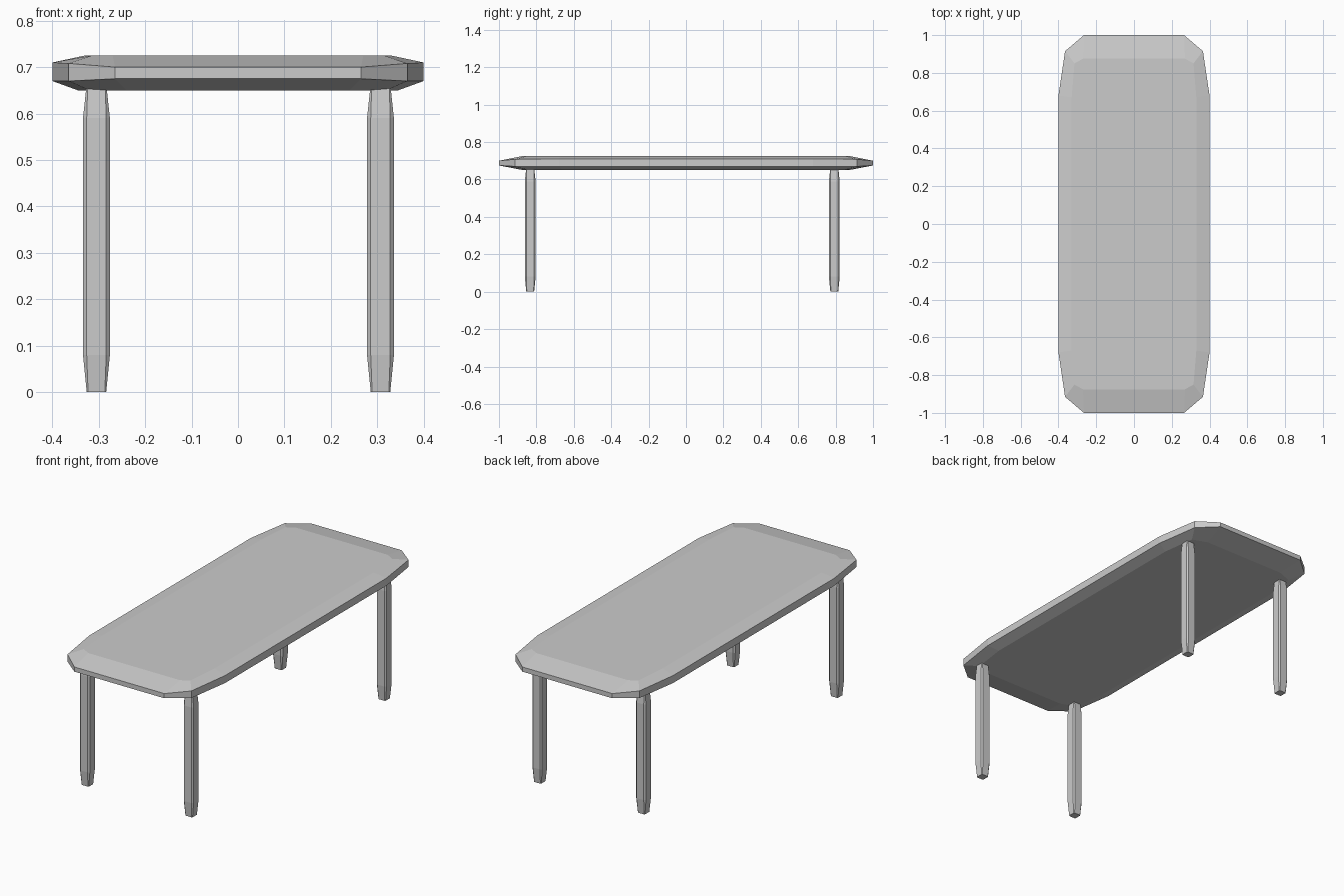
import bpy
import bmesh

cube = bpy.data.objects.get("Cube")
if cube:
    bpy.data.objects.remove(cube, do_unlink=True)

GREY = (0.6, 0.6, 0.6, 1.0)
mat = bpy.data.materials.new("light grey")
mat.use_nodes = True
mat.diffuse_color = GREY
mat.node_tree.nodes["Principled BSDF"].inputs["Base Color"].default_value = GREY


def full_ring(corner):
    """Mirror one corner's points into a closed counter-clockwise ring."""
    ring = []
    for sx, sy in ((1, 1), (-1, 1), (-1, -1), (1, -1)):
        points = corner if sx == sy else corner[::-1]
        ring += [(sx * x, sy * y, z) for x, y, z in points]
    return ring


def loft(name, rings, location=(0, 0, 0)):
    """Bridge a stack of rings from bottom to top and cap both ends."""
    bm = bmesh.new()
    loops = [[bm.verts.new(p) for p in ring] for ring in rings]
    n = len(loops[0])
    for low, high in zip(loops, loops[1:]):
        for i in range(n):
            j = (i + 1) % n
            bm.faces.new((low[i], low[j], high[j], high[i]))
    bm.faces.new(loops[0][::-1])
    bm.faces.new(loops[-1])
    bmesh.ops.recalc_face_normals(bm, faces=bm.faces)
    mesh = bpy.data.meshes.new(name)
    bm.to_mesh(mesh)
    bm.free()
    mesh.materials.append(mat)
    obj = bpy.data.objects.new(name, mesh)
    obj.location = location
    bpy.context.collection.objects.link(obj)
    return obj


# Faceted tabletop: underside, lower rim, upper rim, top
outline = [(0.40, 0.68), (0.365, 0.915), (0.265, 1.0)]
corners = [
    [(0.345, 0.66, 0.65), (0.32, 0.84, 0.65), (0.24, 0.87, 0.65)],
    [(x, y, z) for (x, y), z in zip(outline, (0.67, 0.67, 0.675))],
    [(x, y, z) for (x, y), z in zip(outline, (0.71, 0.708, 0.70))],
    [(0.33, 0.67, 0.725), (0.315, 0.85, 0.725), (0.27, 0.875, 0.725)],
]
loft("tabletop", [full_ring(c) for c in corners])


# Legs: chamfered square posts tapering at both ends
def leg_ring(half, chamfer, z):
    return full_ring([(half, half - chamfer, z), (half - chamfer, half, z)])


leg_rings = [
    leg_ring(0.021, 0.003, 0.0),
    leg_ring(0.029, 0.008, 0.08),
    leg_ring(0.029, 0.008, 0.59),
    leg_ring(0.022, 0.003, 0.655),
]
for side, x in (("left", 0.307), ("right", -0.305)):
    for end, y in (("front", -0.833), ("back", 0.793)):
        loft(f"{end}_{side}_leg", leg_rings, (x, y, 0))
